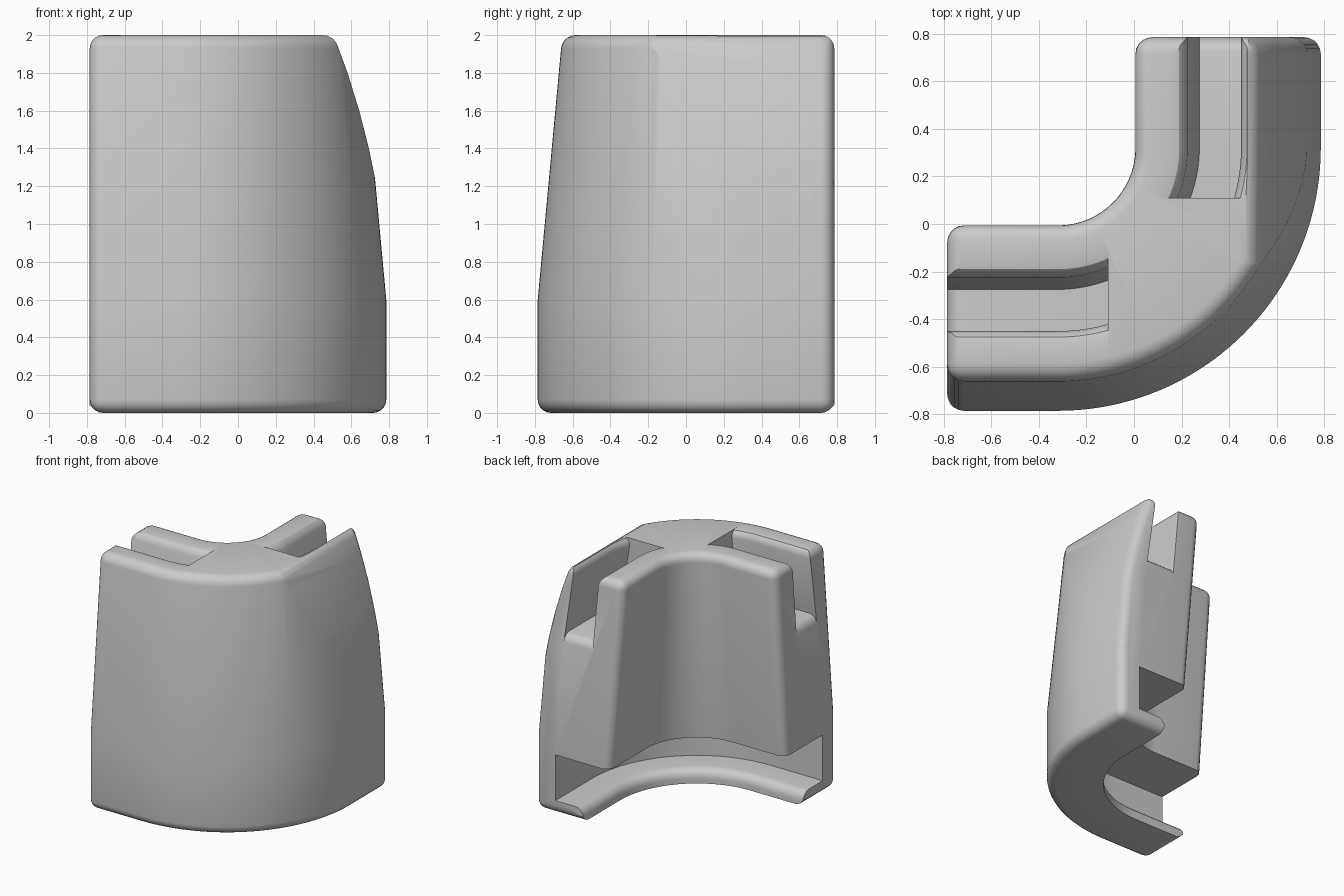
import bpy, bmesh, math

cube = bpy.data.objects.get("Cube")
if cube:
    bpy.data.objects.remove(cube, do_unlink=True)

CX, CY, END = -0.32, 0.32, 0.785      # bend centre and leg ends

grey = bpy.data.materials.new("light grey")
grey.use_nodes = True
grey.diffuse_color = (0.6, 0.6, 0.6, 1)
grey.node_tree.nodes["Principled BSDF"].inputs["Base Color"].default_value = (0.6, 0.6, 0.6, 1)


def loft(bm, rings):
    """Skin closed rings of points and cap both ends; returns vertex rings."""
    vr = [[bm.verts.new(p) for p in r] for r in rings]
    n = len(vr[0])
    for a, b in zip(vr, vr[1:]):
        for i in range(n):
            j = (i + 1) % n
            bm.faces.new((a[i], a[j], b[j], b[i]))
    bm.faces.new(vr[0])
    bm.faces.new(vr[-1])
    bmesh.ops.recalc_face_normals(bm, faces=bm.faces)
    return vr


def make(name, bm):
    me = bpy.data.meshes.new(name)
    bm.to_mesh(me)
    bm.free()
    ob = bpy.data.objects.new(name, me)
    bpy.context.collection.objects.link(ob)
    me.materials.append(grey)
    return ob


def bend_path(end, segs=40):
    """Stations (origin, outward direction) along the L-shaped bend."""
    path = [((-end, CY), (0, -1))]
    for i in range(segs + 1):
        a = -math.pi / 2 + math.pi / 2 * i / segs
        path.append(((CX, CY), (math.cos(a), math.sin(a))))
    return path + [((CX, end), (1, 0))]


def ring(station, profile):
    (x, y), (nx, ny) = station
    return [(x + d * nx, y + d * ny, z) for d, z in profile]


# Main body: tapered section with an undercut groove, swept around the bend
section = [(0.68, 0), (1.105, 0), (1.105, 0.6), (0.975, 2), (0.32, 2),
           (0.45, 0.475), (0.925, 0.475), (0.925, 0.11), (0.68, 0.11)]
bm = bmesh.new()
rings = loft(bm, [ring(s, section) for s in bend_path(END)])
soft = []
for i in (1, 3, 4, 8):                # long edges to round
    soft += [bm.edges.get((a[i], b[i])) for a, b in zip(rings, rings[1:])]
for r in (rings[0], rings[-1]):       # end outlines to round
    soft += [bm.edges.get((r[i], r[i + 1])) for i in range(5)]
bmesh.ops.bevel(bm, geom=soft, offset=0.07, segments=5, profile=0.5,
                affect='EDGES', clamp_overlap=True)
body = make("corner_body", bm)

# Scooped outer side of one leg
scoop = [(0.4, 2.002), (0.47, 1.998), (0.505, 1.98), (0.525, 1.95), (0.58, 1.8),
         (0.642, 1.6), (0.693, 1.4), (0.734, 1.2), (0.8, 0.85), (1.2, 0.85), (1.2, 2.2), (0.4, 2.2)]
bm = bmesh.new()
stops = [(-1, 0), (0.715, 0), (0.745, 0.007), (0.77, 0.028), (0.786, 0.065), (0.9, 0.065)]
loft(bm, [[(x - (s if z < 1.99 else 0), y, z) for x, z in scoop] for y, s in stops])
cutters = [make("scoop_cutter", bm)]

# Leaning top slots with rounded rims, one per leg
FLOOR = 1.46
slot = [(0.595, FLOOR), (0.545, 1.94), (0.53, 1.975), (0.51, 1.994), (0.475, 2.001), (0.475, 2.2),
        (0.83, 2.2), (0.83, 2.001), (0.795, 1.994), (0.778, 1.975), (0.77, 1.94), (0.85, FLOOR)]


def slot_rings(limit, steps=12):
    """Slot rings for the x leg, from the open end to a flat inner wall."""
    out = []
    for x, drop in ((-0.9, 0.06), (-0.785, 0.06), (-0.77, 0.025), (-0.75, 0.008), (-0.725, 0)):
        out.append([(x, CY - d, z - (drop if z == FLOOR else 0)) for d, z in slot])
    for i in range(steps + 1):
        x = CX + (limit - CX) * i / steps
        out.append([(x, CY - math.sqrt(d * d - (x - CX) ** 2), z) for d, z in slot])
    return out


leg = slot_rings(-0.11)
for name, mirror in (("left_slot_cutter", False), ("back_slot_cutter", True)):
    bm = bmesh.new()
    loft(bm, [[(-y, -x, z) if mirror else (x, y, z) for x, y, z in r] for r in leg])
    cutters.append(make(name, bm))

# Apply the cuts
for c in cutters:
    c.hide_render = True
    c.hide_set(True)
    m = body.modifiers.new(c.name, 'BOOLEAN')
    m.operation = 'DIFFERENCE'
    m.solver = 'EXACT'
    m.object = c
bpy.context.view_layer.update()
dg = bpy.context.evaluated_depsgraph_get()
cut_mesh = bpy.data.meshes.new_from_object(body.evaluated_get(dg))
body.modifiers.clear()
body.data = cut_mesh
for c in cutters:
    bpy.data.objects.remove(c, do_unlink=True)

# Smooth shading with crisp corners
bpy.ops.object.select_all(action='DESELECT')
body.select_set(True)
bpy.context.view_layer.objects.active = body
bpy.ops.object.shade_smooth_by_angle(angle=math.radians(30))
